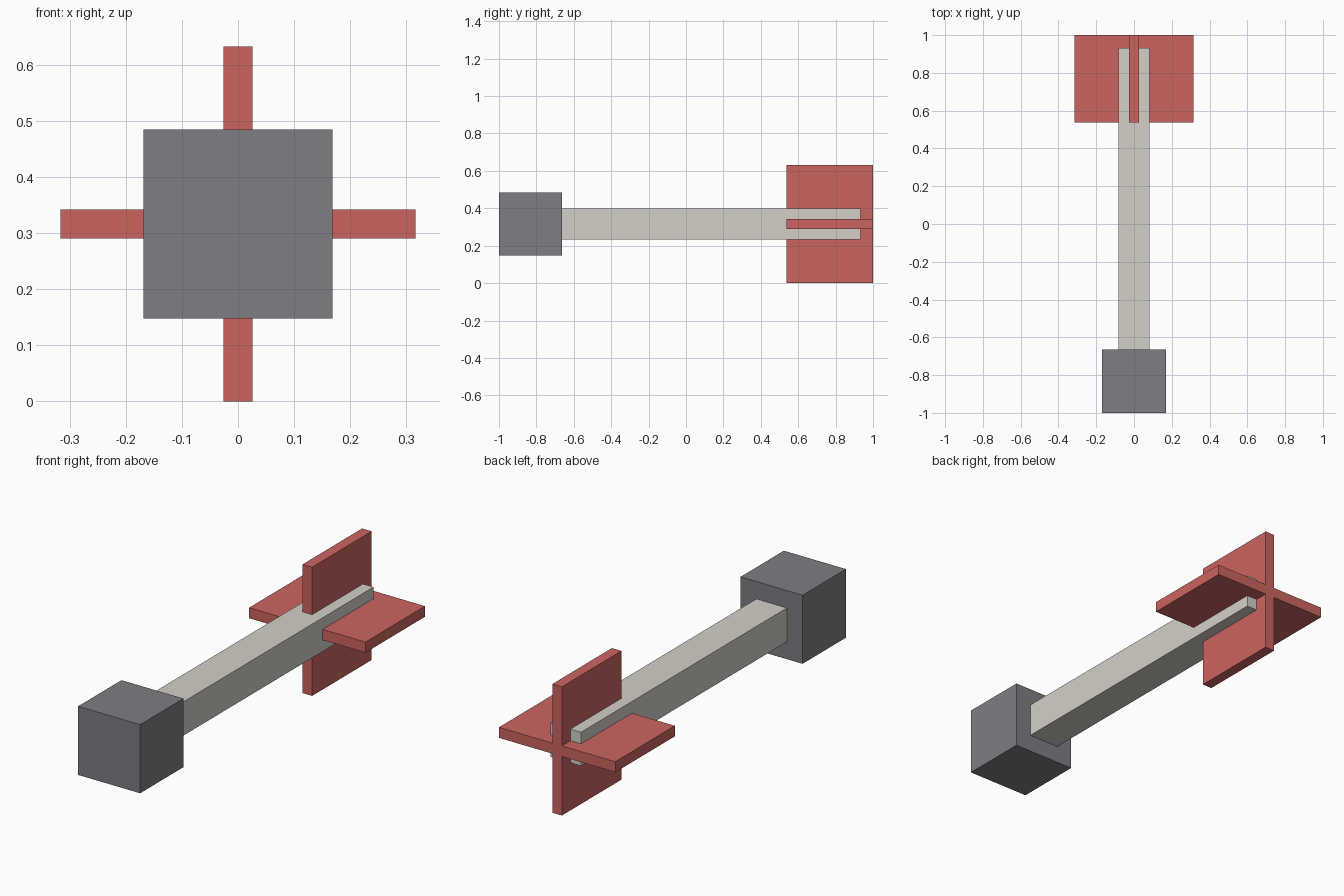
import bpy

if "Cube" in bpy.data.objects:
    bpy.data.objects.remove(bpy.data.objects["Cube"])

ZC = 0.316  # height of the long axis


def material(name, rgb):
    mat = bpy.data.materials.new(name)
    mat.diffuse_color = (*rgb, 1)
    mat.use_nodes = True
    mat.node_tree.nodes["Principled BSDF"].inputs["Base Color"].default_value = mat.diffuse_color
    return mat


def box(name, width, y0, y1, height, mat):
    """Box centred on the long axis, running from y0 to y1."""
    bpy.ops.mesh.primitive_cube_add(size=1, location=(0, (y0 + y1) / 2, ZC))
    ob = bpy.context.object
    ob.name = name
    ob.scale = (width, y1 - y0, height)
    bpy.ops.object.transform_apply(location=False, rotation=False, scale=True)
    ob.data.materials.append(mat)
    return ob


dark = material("dark_grey", (0.21, 0.21, 0.23))
pale = material("pale_wood", (0.65, 0.63, 0.57))
red = material("red", (0.60, 0.13, 0.12))

# Blunt block at the front
box("tip_block", 0.337, -1.0, -0.664, 0.337, dark)

# Square shaft
box("shaft", 0.166, -0.664, 0.933, 0.166, pale)

# Two crossed tail plates
box("fin_horizontal", 0.632, 0.538, 1.0, 0.052, red)
box("fin_vertical", 0.052, 0.538, 1.0, 0.632, red)
